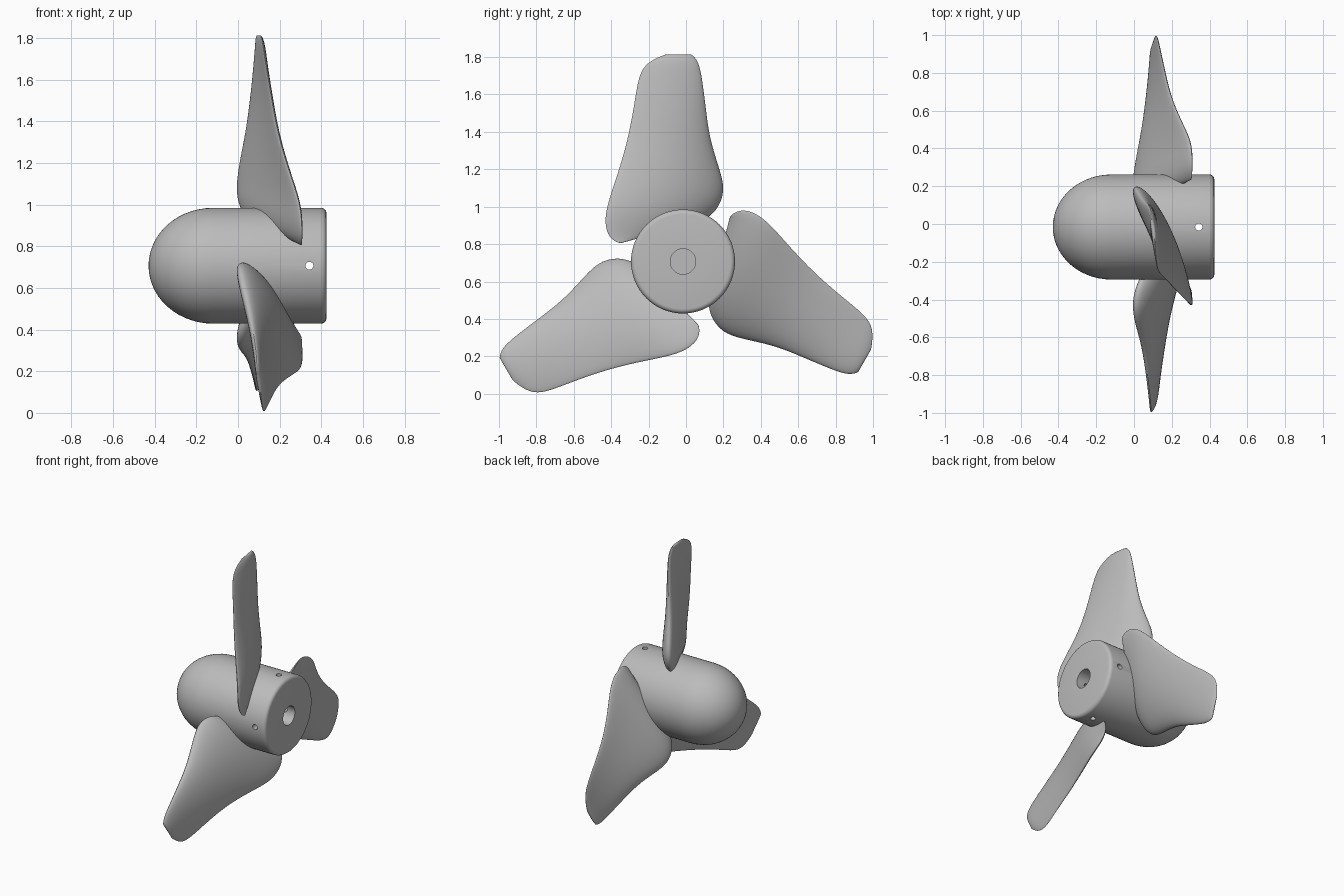
import bpy, bmesh, math
from mathutils import Matrix, Vector

default = bpy.data.objects.get("Cube")
if default:
    bpy.data.objects.remove(default, do_unlink=True)

CENTRE = Vector((0, -0.016, 0.707))
RADIUS = 0.278

grey = bpy.data.materials.new("plain grey")
grey.use_nodes = True
colour = (0.5, 0.5, 0.5, 1)
grey.diffuse_color = colour
grey.node_tree.nodes["Principled BSDF"].inputs["Base Color"].default_value = colour


def make_object(name, bm):
    """Turn a bmesh into a linked object with the shared material."""
    bmesh.ops.recalc_face_normals(bm, faces=bm.faces)
    mesh = bpy.data.meshes.new(name)
    bm.to_mesh(mesh)
    bm.free()
    mesh.materials.append(grey)
    obj = bpy.data.objects.new(name, mesh)
    bpy.context.collection.objects.link(obj)
    return obj


def select(obj):
    bpy.ops.object.select_all(action="DESELECT")
    obj.select_set(True)
    bpy.context.view_layer.objects.active = obj


def smooth(obj, degrees):
    select(obj)
    bpy.ops.object.shade_smooth_by_angle(angle=math.radians(degrees))


# Hub: domed nose, straight barrel, rounded back rim and blind shaft bore
nose = [(-0.12 - 0.31 * math.cos(a), RADIUS * math.sin(a))
        for a in (math.pi / 2 * i / 14 for i in range(15))]
rim = [(0.4 + 0.025 * math.sin(a), RADIUS - 0.025 + 0.025 * math.cos(a))
       for a in (math.pi / 2 * i / 4 for i in range(5))]
bore = [(0.425, 0.068), (0, 0.068), (0, 0)]
profile = nose + rim + bore
bm = bmesh.new()
verts = [bm.verts.new((x, 0, r)) for x, r in profile]
edges = [bm.edges.new(pair) for pair in zip(verts, verts[1:])]
bmesh.ops.spin(bm, geom=verts + edges, cent=(0, 0, 0), axis=(1, 0, 0),
               angle=math.tau, steps=64, use_duplicate=False)
bmesh.ops.remove_doubles(bm, verts=bm.verts, dist=0.0005)
hub = make_object("hub", bm)
hub.location = CENTRE

# Two crossing set-screw holes drilled through the barrel
for axis in "XY":
    bm = bmesh.new()
    bmesh.ops.create_cone(bm, cap_ends=True, segments=20, radius1=0.019,
                          radius2=0.019, depth=0.8)
    if axis == "X":
        bmesh.ops.rotate(bm, verts=bm.verts, matrix=Matrix.Rotation(math.pi / 2, 3, axis))
    drill = make_object("screw_hole_cutter", bm)
    drill.location = CENTRE + Vector((0.343, 0, 0))
    drill.hide_render = True
    cut = hub.modifiers.new("screw hole", "BOOLEAN")
    cut.object = drill
    cut.solver = "EXACT"
    select(hub)
    bpy.ops.object.modifier_apply(modifier=cut.name)
    bpy.data.objects.remove(drill, do_unlink=True)
smooth(hub, 35)

# Blade stations from root to tip: trailing edge, leading edge, thickness
STATIONS = [
    ((0.31, -0.36, 0.80), (0.05, 0.10, 0.93), 0.03),
    ((0.31, -0.42, 0.83), (0.02, 0.16, 0.97), 0.08),
    ((0.31, -0.445, 0.91), (0.0, 0.20, 1.04), 0.11),
    ((0.30, -0.43, 1.01), (0.0, 0.21, 1.12), 0.11),
    ((0.25, -0.38, 1.15), (0.02, 0.175, 1.23), 0.1),
    ((0.19, -0.32, 1.34), (0.05, 0.13, 1.37), 0.08),
    ((0.155, -0.28, 1.55), (0.07, 0.11, 1.53), 0.06),
    ((0.13, -0.26, 1.69), (0.085, 0.09, 1.69), 0.045),
    ((0.12, -0.22, 1.77), (0.09, 0.07, 1.78), 0.035),
    ((0.11, -0.11, 1.815), (0.09, 0.03, 1.815), 0.02),
]
SIDES = 16


def blade_section(trailing, leading, thickness):
    """Rounded aerofoil, fuller towards the leading edge and slightly cambered."""
    trailing, leading = Vector(trailing) - CENTRE, Vector(leading) - CENTRE
    middle, half = (trailing + leading) / 2, (leading - trailing) / 2
    normal = Vector((half.y, -half.x, 0)).normalized()
    points = []
    for i in range(SIDES):
        c, s = math.cos(math.tau * i / SIDES), math.sin(math.tau * i / SIDES)
        offset = thickness * (s * (0.5 + 0.2 * c) + 0.2 * (1 - c * c))
        points.append(middle + half * c + normal * offset)
    return points


def make_blade(name, angle):
    bm = bmesh.new()
    rings = [[bm.verts.new(p) for p in blade_section(*st)] for st in STATIONS]
    for low, high in zip(rings, rings[1:]):
        for i in range(SIDES):
            j = (i + 1) % SIDES
            bm.faces.new((low[i], low[j], high[j], high[i]))
    # Close both ends with strips across the section
    for ring in (rings[0], rings[-1]):
        last = SIDES - 1
        bm.faces.new((ring[0], ring[1], ring[last]))
        for i in range(1, SIDES // 2 - 1):
            bm.faces.new((ring[i], ring[i + 1], ring[last - i], ring[SIDES - i]))
        k = SIDES // 2
        bm.faces.new((ring[k - 1], ring[k], ring[k + 1]))
    blade = make_object(name, bm)
    blade.location = CENTRE
    blade.rotation_euler.x = angle
    sub = blade.modifiers.new("smooth surface", "SUBSURF")
    sub.levels = sub.render_levels = 2
    smooth(blade, 60)


for index, name in enumerate(("top_blade", "front_blade", "back_blade")):
    make_blade(name, index * math.tau / 3)
